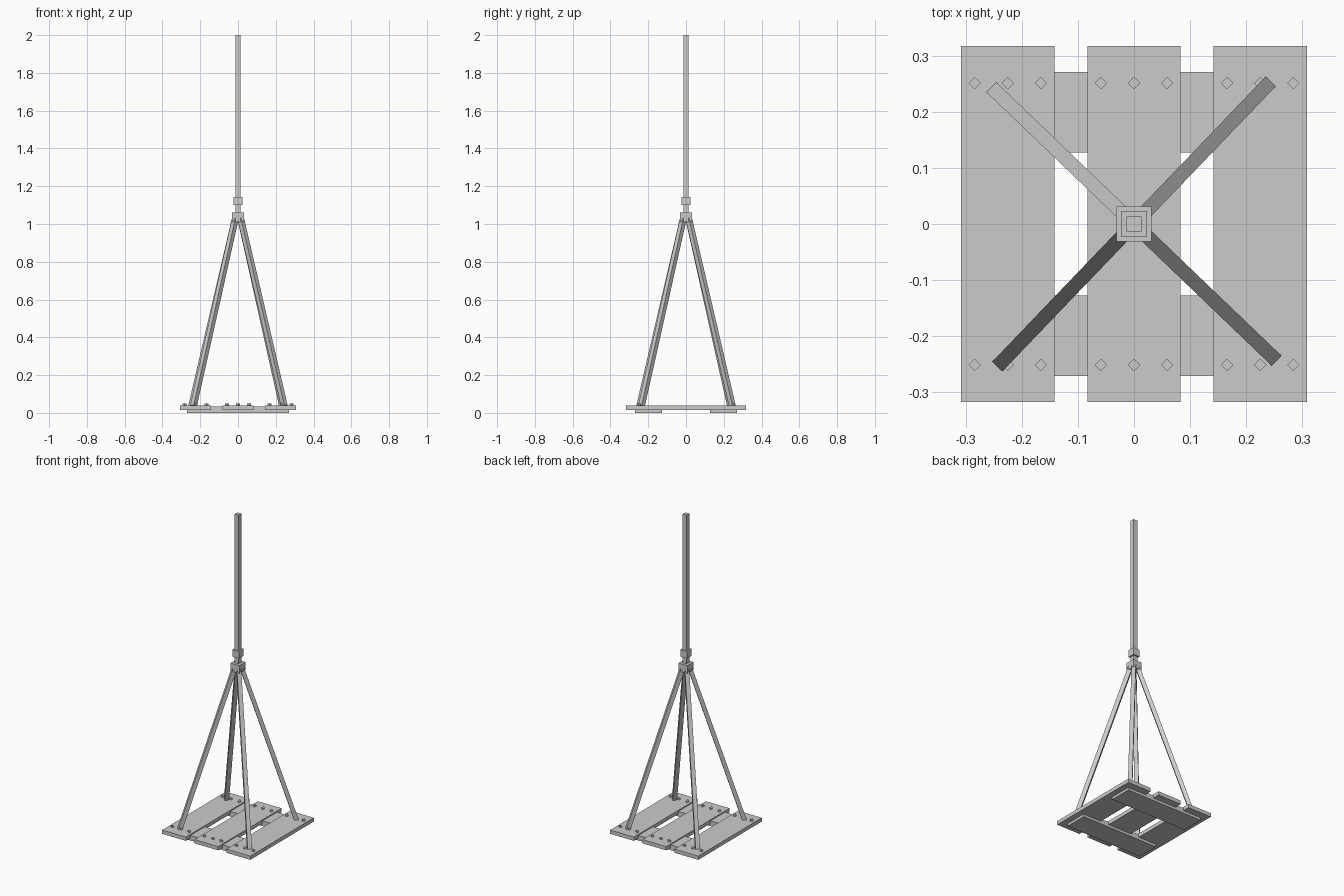
import bpy, math
from mathutils import Vector

if "Cube" in bpy.data.objects:
    bpy.data.objects.remove(bpy.data.objects["Cube"])


def box(name, x0, x1, y0, y1, z0, z1):
    bpy.ops.mesh.primitive_cube_add(size=1, location=((x0 + x1) / 2, (y0 + y1) / 2, (z0 + z1) / 2))
    ob = bpy.context.object
    ob.name = name
    ob.scale = (x1 - x0, y1 - y0, z1 - z0)
    bpy.ops.object.transform_apply(location=False, rotation=False, scale=True)
    return ob


def block(name, half, z0, z1):
    return box(name, -half, half, -half, half, z0, z1)


# Base: two cross battens under three planks
for s, side in ((-1, "front"), (1, "back")):
    box(side + "_batten", -0.27, 0.27, s * 0.199 - 0.072, s * 0.199 + 0.072, 0, 0.033)

for cx, side in ((-0.225, "left"), (0, "middle"), (0.225, "right")):
    box(side + "_plank", cx - 0.083, cx + 0.083, -0.317, 0.317, 0.016, 0.04)
    # Four-sided bolt heads at both plank ends
    for y in (-0.251, 0.251):
        for dx in (-0.059, 0, 0.059):
            bpy.ops.mesh.primitive_cylinder_add(vertices=4, radius=0.011, depth=0.02,
                                                location=(cx + dx, y, 0.039))
            bpy.context.object.name = side + "_bolt"

# Four splayed square legs
for i in range(4):
    a = math.radians(46.2 + 90 * i)
    bottom = Vector((0.34 * math.cos(a), 0.34 * math.sin(a), 0.037))
    top = Vector((0.02 * math.cos(a), 0.02 * math.sin(a), 1.03))
    d = top - bottom
    leg = box("leg", -0.0125, 0.0125, -0.0125, 0.0125, -d.length / 2, d.length / 2)
    leg.location = (bottom + top) / 2
    leg.rotation_euler = (0, -math.atan2(0.32, d.z), a)

# Collars and pole
block("leg_collar", 0.031, 1.01, 1.06)
block("pole_collar", 0.023, 1.1, 1.144)
block("pole", 0.0135, 1.03, 2.0)
